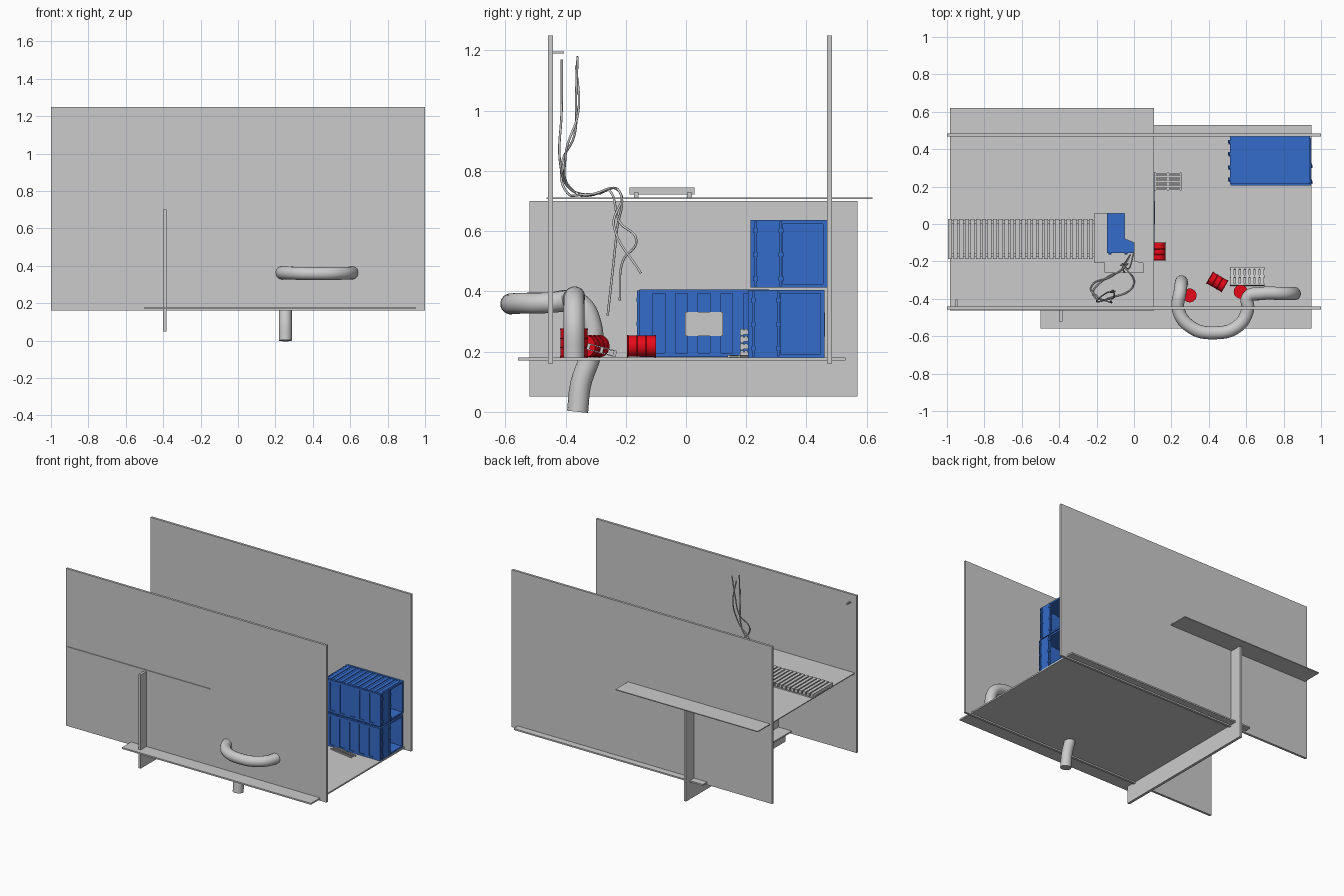
import bpy, bmesh, math
from mathutils import Matrix, Vector

if "Cube" in bpy.data.objects:
    bpy.data.objects.remove(bpy.data.objects["Cube"])


def material(name, rgb):
    m = bpy.data.materials.new(name)
    m.diffuse_color = (*rgb, 1)
    m.use_nodes = True
    m.node_tree.nodes["Principled BSDF"].inputs["Base Color"].default_value = m.diffuse_color
    return m


BLUE = material("blue_paint", (0.035, 0.15, 0.6))
RED = material("red_paint", (0.8, 0.003, 0.01))


def boxes(name, ranges, mat=None, matrix=Matrix()):
    """One object from (x0,x1,y0,y1,z0,z1) boxes."""
    bm = bmesh.new()
    for x0, x1, y0, y1, z0, z1 in ranges:
        m = Matrix.Translation(((x0 + x1) / 2, (y0 + y1) / 2, (z0 + z1) / 2))
        m = m @ Matrix.Diagonal((x1 - x0, y1 - y0, z1 - z0, 1))
        bmesh.ops.create_cube(bm, size=1, matrix=m)
    me = bpy.data.meshes.new(name)
    bm.to_mesh(me)
    bm.free()
    ob = bpy.data.objects.new(name, me)
    ob.matrix_world = matrix
    bpy.context.collection.objects.link(ob)
    if mat:
        me.materials.append(mat)
    return ob


def tube(name, pts, radius, res=6, bevel=6):
    cu = bpy.data.curves.new(name, 'CURVE')
    cu.dimensions = '3D'
    cu.bevel_depth = radius
    cu.bevel_resolution = bevel
    cu.resolution_u = res
    cu.use_fill_caps = True
    sp = cu.splines.new('BEZIER')
    sp.bezier_points.add(len(pts) - 1)
    for bp, p in zip(sp.bezier_points, pts):
        bp.co = p
        bp.handle_left_type = bp.handle_right_type = 'AUTO'
    ob = bpy.data.objects.new(name, cu)
    bpy.context.collection.objects.link(ob)
    return ob


# Walls, floor and cross panel
boxes("front_wall", [(-1, 1, -0.458, -0.442, 0.16, 1.25)])
boxes("back_wall", [(-1, 1, 0.468, 0.484, 0.16, 1.25)])
boxes("lower_floor", [(-0.5, 0.95, -0.558, 0.53, 0.17, 0.18)])
boxes("cross_panel", [(-0.4, -0.382, -0.52, 0.57, 0.05, 0.70)])

# Upper floor with a ragged hole
upper = boxes("upper_floor", [(-0.985, 0.107, -0.463, 0.62, 0.706, 0.712)])
outline = [(-0.21, 0.055), (-0.05, 0.055), (-0.05, -0.08), (0, -0.1), (0, -0.2),
           (0.05, -0.21), (0.05, -0.26), (-0.155, -0.26), (-0.155, -0.205), (-0.21, -0.205)]
bm = bmesh.new()
face = bm.faces.new([bm.verts.new((x, y, 0.66)) for x, y in outline])
ext = bmesh.ops.extrude_face_region(bm, geom=[face])
bmesh.ops.translate(bm, vec=(0, 0, 0.1), verts=[v for v in ext["geom"] if isinstance(v, bmesh.types.BMVert)])
bmesh.ops.recalc_face_normals(bm, faces=bm.faces)
me = bpy.data.meshes.new("hole_cutter")
bm.to_mesh(me)
bm.free()
cutter = bpy.data.objects.new("hole_cutter", me)
bpy.context.collection.objects.link(cutter)
cutter.hide_render = True
mod = upper.modifiers.new("hole", 'BOOLEAN')
mod.operation = 'DIFFERENCE'
mod.solver = 'EXACT'
mod.object = cutter
bpy.context.view_layer.objects.active = upper
bpy.ops.object.modifier_apply(modifier=mod.name)
bpy.data.objects.remove(cutter)

# Slatted walkway on the upper floor
slats = [(-0.995, -0.21, y - 0.008, y + 0.008, 0.712, 0.728) for y in (-0.165, 0.012)]
slats += [(-0.995 + 0.0302 * i, -0.973 + 0.0302 * i, -0.187, 0.028, 0.722, 0.745) for i in range(26)]
boxes("slatted_walkway", slats)


# Shipping containers: hollow, ribbed, one door leaf closed
def container(name, loc, turn):
    L, W, H, t = 0.215, 0.122, 0.224, 0.006
    parts = [(-L, L, -W, W, 0.004, 0.012), (-L, L, -W, W, H - 0.010, H - 0.004),
             (-L, -L + t, -W, W, 0, H), (L - t, L, -W, -0.02, 0.004, H - 0.004)]
    for s in (-1, 1):
        y0, y1 = sorted((s * (W - t), s * W))
        parts.append((-L, L, y0, y1, 0, H))
        # frame rails and posts
        yo0, yo1 = sorted((s * (W - 0.008), s * (W + 0.005)))
        for z in (0, H - 0.014):
            parts.append((-L, L, yo0, yo1, z, z + 0.014))
        for x in (-L, L - 0.012):
            parts.append((x, x + 0.012, yo0, yo1, 0, H))
        # side ribs
        for i in range(6):
            x = -0.1875 + 0.075 * i
            parts.append((x - 0.018, x + 0.018, yo0, yo1 - 0 if s > 0 else yo1, 0.014, H - 0.014))
    # roof ribs
    for i in range(10):
        x = -0.19 + 0.0422 * i
        parts.append((x - 0.013, x + 0.013, -W + 0.012, W - 0.012, H - 0.006, H))
    # end sills, locking bars and brackets
    for x in (-L, L - 0.01):
        parts += [(x, x + 0.01, -W, W, z, z + 0.012) for z in (0, H - 0.012)]
    for x, ys in ((L + 0.003, (-0.11, -0.026)), (-L - 0.003, (-0.1, -0.035, 0.035, 0.1))):
        for y in ys:
            parts.append((x - 0.004, x + 0.004, y - 0.004, y + 0.004, 0.004, H - 0.004))
            for z in (0.03, 0.11, 0.19):
                parts.append((x - 0.006, x + 0.006, y - 0.008, y + 0.008, z - 0.007, z + 0.007))
    m = Matrix.Translation(loc) @ Matrix.Rotation(math.radians(turn), 4, 'Z')
    boxes(name, parts, BLUE, m)
    boxes(name + "_plate", [(-0.063, 0.063, W + 0.004, W + 0.007, 0.07, 0.15)], None, m)


container("lower_container", (0.73, 0.333, 0.18), 0)
container("upper_container", (0.727, 0.341, 0.412), 0)
container("near_container", (-0.018, 0.06, 0.182), -90)


# Barrels with raised bands
def barrel(name, loc, rot):
    profile = [(0, 0), (0.037, 0), (0.037, 0.004), (0.035, 0.005), (0.035, 0.031), (0.037, 0.033),
               (0.035, 0.035), (0.035, 0.061), (0.037, 0.063), (0.035, 0.065), (0.035, 0.091),
               (0.037, 0.092), (0.037, 0.096), (0.033, 0.096), (0.033, 0.092), (0, 0.092)]
    bm = bmesh.new()
    vs = [bm.verts.new((r, 0, z - 0.048)) for r, z in profile]
    es = [bm.edges.new(p) for p in zip(vs, vs[1:])]
    bmesh.ops.spin(bm, geom=vs + es, axis=(0, 0, 1), cent=(0, 0, 0), angle=math.tau, steps=24)
    bmesh.ops.remove_doubles(bm, verts=bm.verts, dist=1e-5)
    bmesh.ops.recalc_face_normals(bm, faces=bm.faces)
    me = bpy.data.meshes.new(name)
    bm.to_mesh(me)
    bm.free()
    me.materials.append(RED)
    ob = bpy.data.objects.new(name, me)
    ob.location = loc
    ob.rotation_euler = [math.radians(a) for a in rot]
    bpy.context.collection.objects.link(ob)
    bpy.ops.object.select_all(action='DESELECT')
    ob.select_set(True)
    bpy.context.view_layer.objects.active = ob
    bpy.ops.object.shade_smooth_by_angle()


barrel("standing_barrel_left", (0.298, -0.382, 0.228), (0, 0, 0))
barrel("standing_barrel_right", (0.57, -0.362, 0.228), (0, 0, 0))
barrel("lying_barrel_front", (0.445, -0.31, 0.218), (0, 90, -30))
barrel("lying_barrel_side", (0.133, -0.148, 0.218), (90, 0, 0))


# Pallets
def pallet_parts(lx, ly, z):
    p = [(-lx / 2, lx / 2, y - 0.005, y + 0.005, z + 0.004, z + 0.018)
         for y in (-ly / 2 + 0.005, 0, ly / 2 - 0.005)]
    n = 7
    for i in range(n):
        x = -lx / 2 + lx * (i + 0.5) / n
        p.append((x - lx / n * 0.38, x + lx / n * 0.38, -ly / 2, ly / 2, z + 0.018, z + 0.022))
        if i % 3 == 0:
            p.append((x - lx / n * 0.38, x + lx / n * 0.38, -ly / 2, ly / 2, z, z + 0.004))
    return p


stack = [b for k in range(4) for b in pallet_parts(0.095, 0.148, 0.024 * k)]
boxes("pallet_stack", stack, None,
      Matrix.Translation((0.181, 0.227, 0.181)) @ Matrix.Rotation(math.pi / 2, 4, 'Z'))
boxes("leaning_pallet", pallet_parts(0.185, 0.1, 0), None,
      Matrix.Translation((0.605, -0.283, 0.194)) @ Matrix.Rotation(math.radians(-15), 4, 'X'))

# Ladder lying on the floor
rungs = [(-0.093, 0.093, y - 0.003, y + 0.003, 0, 0.008) for y in (-0.018, 0.018)]
rungs += [(-0.085 + 0.0189 * i - 0.003, -0.082 + 0.0189 * i, -0.018, 0.018, 0.002, 0.007) for i in range(10)]
boxes("fallen_ladder", rungs, None,
      Matrix.Translation((0.685, 0.175, 0.18)) @ Matrix.Rotation(math.radians(-10), 4, 'Z'))

# Large pipe: rises through the floor, loops outside the wall and comes back in
tube("large_pipe", [(0.253, -0.36, 0), (0.253, -0.35, 0.09), (0.253, -0.315, 0.2), (0.253, -0.315, 0.29),
                    (0.247, -0.36, 0.362), (0.237, -0.46, 0.362), (0.31, -0.555, 0.36), (0.43, -0.582, 0.358),
                    (0.55, -0.55, 0.36), (0.608, -0.46, 0.362), (0.61, -0.39, 0.37), (0.68, -0.372, 0.38),
                    (0.80, -0.372, 0.365), (0.85, -0.372, 0.3), (0.853, -0.372, 0.18)], 0.035)

# Hanging cables through the hole
cables = [
    [(-0.12, -0.412, 1.17), (-0.125, -0.413, 1.0), (-0.13, -0.417, 0.82), (-0.2, -0.385, 0.74),
     (-0.23, -0.34, 0.722), (-0.12, -0.28, 0.73), (-0.04, -0.22, 0.73), (-0.06, -0.23, 0.6), (-0.05, -0.26, 0.32)],
    [(-0.10, -0.36, 1.18), (-0.12, -0.365, 1.05), (-0.15, -0.37, 0.92), (-0.2, -0.413, 0.82),
     (-0.14, -0.40, 0.735), (0.0, -0.32, 0.722), (-0.06, -0.22, 0.73), (-0.03, -0.24, 0.62), (0.0, -0.15, 0.46)],
    [(-0.13, -0.365, 1.15), (-0.11, -0.357, 1.0), (-0.12, -0.40, 0.85), (-0.22, -0.37, 0.73),
     (-0.15, -0.29, 0.725), (-0.07, -0.25, 0.73), (-0.05, -0.22, 0.63), (-0.02, -0.165, 0.57),
     (-0.05, -0.21, 0.5), (-0.07, -0.22, 0.37)],
]
for i, pts in enumerate(cables):
    tube(f"hanging_cable_{i + 1}", pts, 0.004, 8, 2)

# Small peg on the inner front wall
boxes("wall_peg", [(-0.955, -0.945, -0.442, -0.405, 1.19, 1.197)])
